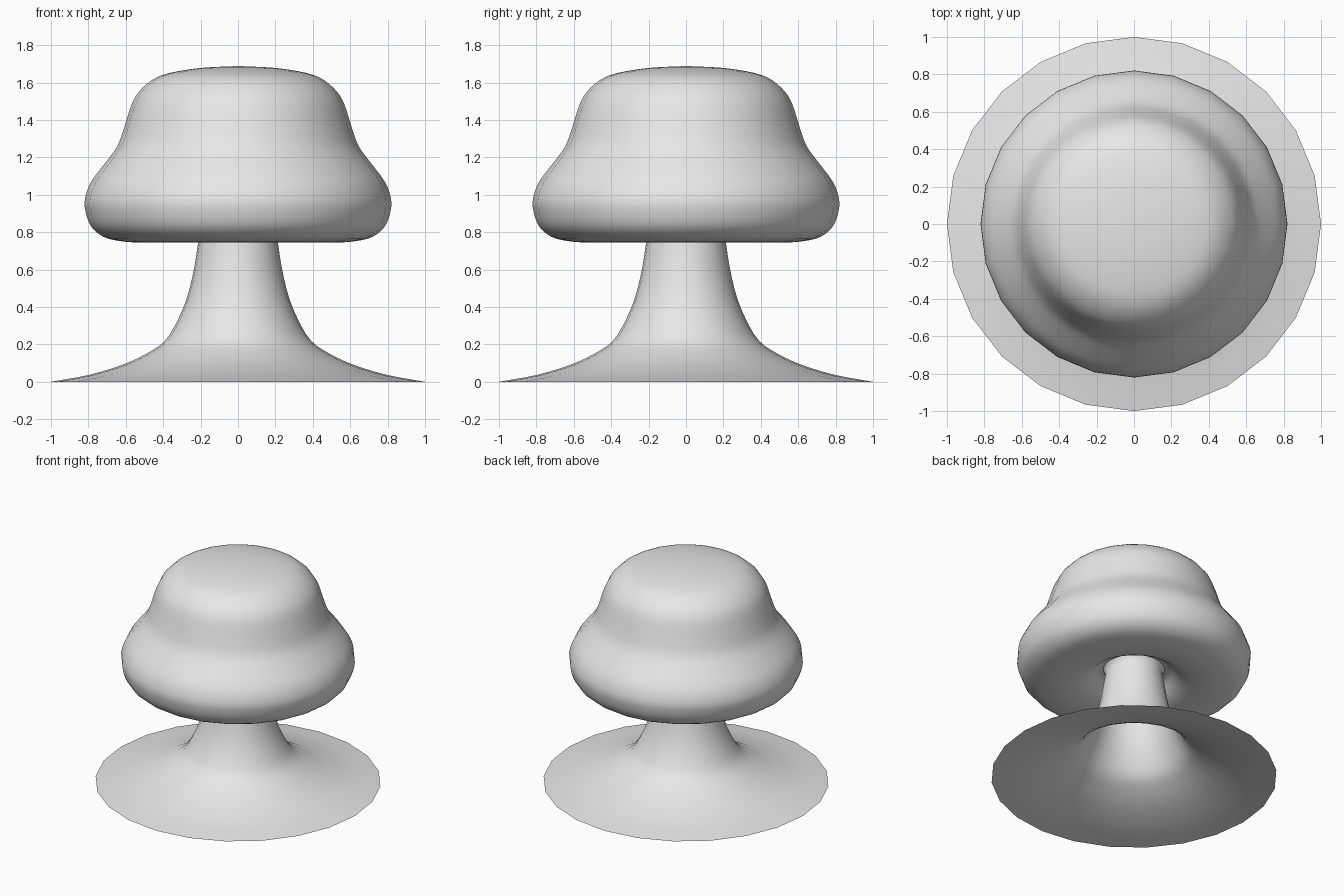
import bpy
import bmesh
from math import sin, cos, tau
from mathutils import Vector

SIDES = 24

# Remove the default cube
cube = bpy.data.objects.get("Cube")
if cube:
    bpy.data.objects.remove(cube, do_unlink=True)


def make_material(name, colour):
    material = bpy.data.materials.new(name)
    material.use_nodes = True
    material.diffuse_color = colour
    shader = next(n for n in material.node_tree.nodes if n.type == "BSDF_PRINCIPLED")
    shader.inputs["Base Color"].default_value = colour
    return material


def smooth_profile(points, steps=3):
    """Pass a soft curve through the (radius, height) points."""
    points = [Vector(p) for p in points]
    first = points[0] * 2 - points[1]
    last = points[-1] * 2 - points[-2]
    padded = [first] + points + [last]
    curve = []
    for a, b, c, d in zip(padded, padded[1:], padded[2:], padded[3:]):
        for step in range(steps):
            t = step / steps
            curve.append(0.5 * (2 * b + (c - a) * t
                                + (2 * a - 5 * b + 4 * c - d) * t ** 2
                                + (3 * b - a - 3 * c + d) * t ** 3))
    curve.append(points[-1])
    return curve


def lathe(name, points, material):
    """Turn a profile around the vertical axis into an open, smooth shell."""
    bm = bmesh.new()
    rings = []
    for radius, height in smooth_profile(points):
        if radius < 0.001:
            rings.append([bm.verts.new((0, 0, height))] * SIDES)
            continue
        angles = [tau * side / SIDES for side in range(SIDES)]
        rings.append([bm.verts.new((radius * cos(a), radius * sin(a), height))
                      for a in angles])
    for lower, upper in zip(rings, rings[1:]):
        for side in range(SIDES):
            after = (side + 1) % SIDES
            corners = [lower[side], lower[after], upper[after], upper[side]]
            # Dropping repeated corners leaves triangles at the pole
            bm.faces.new(list(dict.fromkeys(corners)))
    for face in bm.faces:
        face.smooth = True
    mesh = bpy.data.meshes.new(name)
    bm.to_mesh(mesh)
    bm.free()
    mesh.materials.append(material)
    obj = bpy.data.objects.new(name, mesh)
    bpy.context.collection.objects.link(obj)
    return obj


grey = make_material("light grey", (0.8, 0.8, 0.8, 1))

# Hollow stem flaring into a thin skirt on the ground
stem_profile = [(1, 0), (.8, .036), (.62, .09), (.49, .15), (.39, .22),
                (.32, .335), (.27, .46), (.236, .6), (.213, .745),
                (.202, .82), (.215, .86)]
lathe("flared_stem", stem_profile, grey)

# Cap: recessed underside, rounded rim, waist, and low crown
cap_profile = [(.215, .86), (.255, .85), (.32, .795), (.4, .76), (.52, .745),
               (.63, .752), (.72, .775), (.785, .83), (.815, .91), (.818, .98),
               (.785, 1.07), (.71, 1.17), (.645, 1.26), (.605, 1.37),
               (.57, 1.48), (.53, 1.55), (.46, 1.613), (.37, 1.65),
               (.2, 1.678), (0, 1.688)]
lathe("domed_cap", cap_profile, grey)
